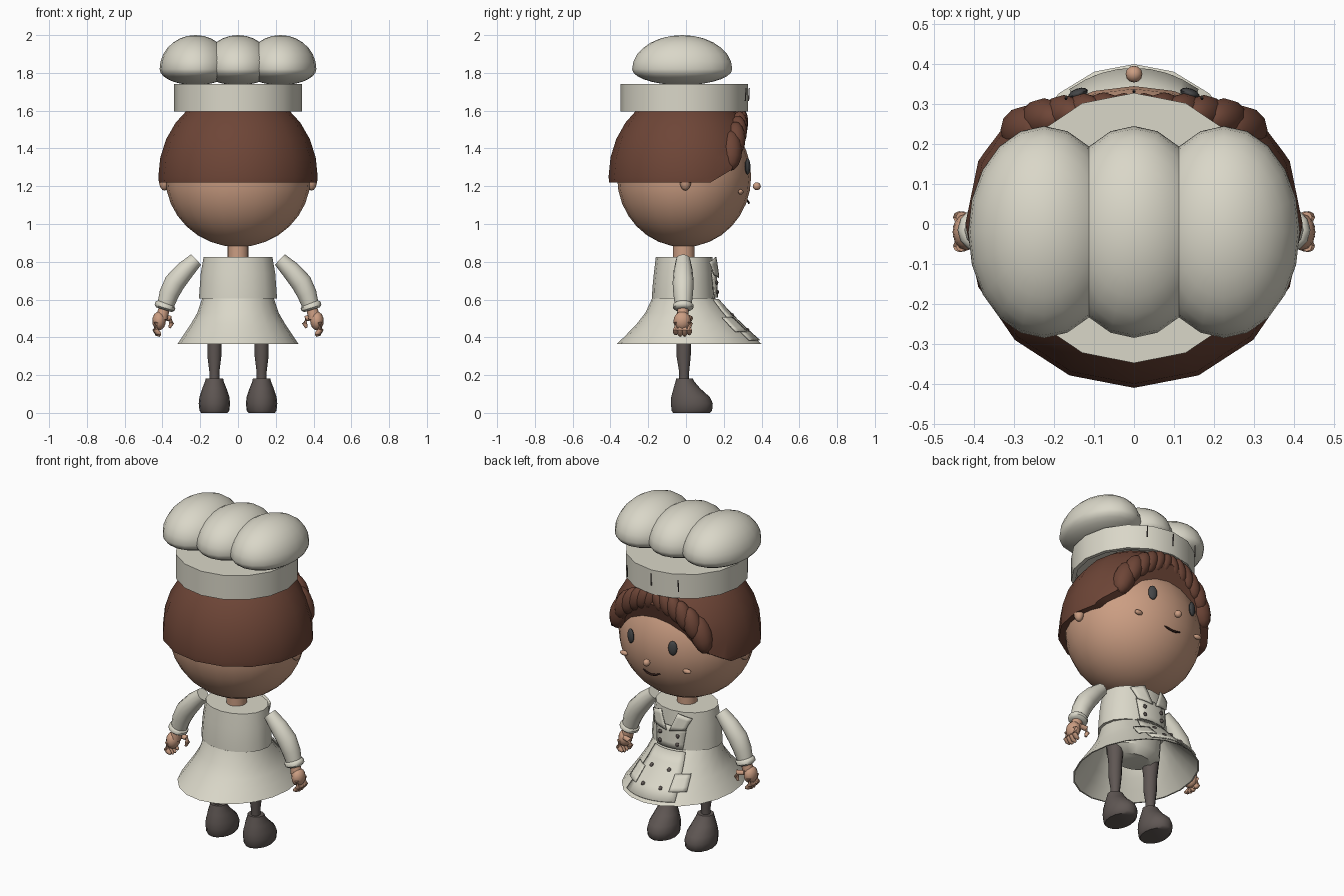
import bpy, bmesh, math
from mathutils import Vector, Matrix

if "Cube" in bpy.data.objects:
    bpy.data.objects.remove(bpy.data.objects["Cube"])


def material(name, rgb):
    m = bpy.data.materials.new(name)
    m.diffuse_color = (*rgb, 1)
    m.use_nodes = True
    m.node_tree.nodes["Principled BSDF"].inputs["Base Color"].default_value = m.diffuse_color
    return m


WHITE = material("cream cloth", (0.70, 0.68, 0.58))
SKIN = material("skin", (0.60, 0.34, 0.225))
HAIR = material("brown hair", (0.155, 0.06, 0.038))
GREY = material("dark grey", (0.115, 0.095, 0.088))
EYE = material("eye grey", (0.06, 0.062, 0.065))
MOUTH = material("mouth brown", (0.06, 0.025, 0.02))


def finish(bm, name, mat, angle=40):
    bmesh.ops.recalc_face_normals(bm, faces=bm.faces)
    me = bpy.data.meshes.new(name)
    bm.to_mesh(me)
    bm.free()
    me.materials.append(mat)
    me.shade_smooth()
    me.set_sharp_from_angle(angle=math.radians(angle))
    ob = bpy.data.objects.new(name, me)
    bpy.context.collection.objects.link(ob)
    return ob


def ball(name, mat, c, r, rot=None, seg=12, rows=8, low=1.0):
    """Ellipsoid; low squashes the lower half."""
    bm = bmesh.new()
    bmesh.ops.create_uvsphere(bm, u_segments=seg, v_segments=rows, radius=1)
    for v in bm.verts:
        if v.co.z < 0:
            v.co.z *= low
    m = Matrix.Translation(c) @ (rot or Matrix()) @ Matrix.Diagonal((*r, 1))
    bm.transform(m)
    return finish(bm, name, mat)


def skin_rings(name, mat, rings, caps=(True, True), angle=40):
    bm = bmesh.new()
    loops = [[bm.verts.new(p) for p in ring] for ring in rings]
    n = len(loops[0])
    for a, b in zip(loops, loops[1:]):
        for i in range(n):
            j = (i + 1) % n
            bm.faces.new((a[i], a[j], b[j], b[i]))
    for use, loop in zip(caps, (loops[0], loops[-1])):
        if use:
            bm.faces.new(loop)
    return finish(bm, name, mat, angle)


def stack(name, mat, rows, x=0, n=16, caps=(True, True), angle=40):
    """Elliptical sections: z, half width, back y, front y."""
    ang = [math.tau * i / n for i in range(n)]
    rings = [[(x + rx * math.cos(a), (y0 + y1) / 2 + (y1 - y0) / 2 * math.sin(a), z)
              for a in ang] for z, rx, y0, y1 in rows]
    return skin_rings(name, mat, rings, caps, angle)


def tube(name, mat, pts, radii, n=12):
    pts = [Vector(p) for p in pts]
    rings = []
    for i, (p, r) in enumerate(zip(pts, radii)):
        d = pts[min(i + 1, len(pts) - 1)] - pts[max(i - 1, 0)]
        q = d.to_track_quat('Z', 'Y')
        rings.append([p + q @ Vector((r * math.cos(math.tau * k / n),
                                      r * math.sin(math.tau * k / n), 0)) for k in range(n)])
    return skin_rings(name, mat, rings, angle=50)


# Dress sections, also used to lay details on its front
SKIRT = [(0.365, 0.32, -0.365, 0.40), (0.42, 0.283, -0.31, 0.335), (0.47, 0.25, -0.262, 0.283),
         (0.53, 0.215, -0.215, 0.222), (0.605, 0.19, -0.18, 0.155)]
TORSO = [(0.605, 0.207, -0.18, 0.155), (0.66, 0.203, -0.178, 0.152),
         (0.74, 0.197, -0.17, 0.147), (0.825, 0.182, -0.16, 0.14)]


def dress_y(x, z):
    rows = SKIRT if z < 0.605 else TORSO
    for a, b in zip(rows, rows[1:]):
        if z <= b[0] or b is rows[-1]:
            t = (z - a[0]) / (b[0] - a[0])
            rx, y0, y1 = [a[k] + (b[k] - a[k]) * t for k in (1, 2, 3)]
            return (y0 + y1) / 2 + (y1 - y0) / 2 * math.sqrt(max(0, 1 - (x / rx) ** 2))


def patch(name, mat, corners, lift=0.012, cols=4, rows=4):
    """Thin plate following the dress front; corners are x, z pairs."""
    a, b, c, d = [Vector(p) for p in corners]
    bm = bmesh.new()
    grid = []
    for j in range(rows + 1):
        row = []
        for i in range(cols + 1):
            p = a.lerp(b, i / cols).lerp(d.lerp(c, i / cols), j / rows)
            row.append(bm.verts.new((p.x, dress_y(p.x, p.y) + lift, p.y)))
        grid.append(row)
    for j in range(rows):
        for i in range(cols):
            bm.faces.new((grid[j][i], grid[j][i + 1], grid[j + 1][i + 1], grid[j + 1][i]))
    ob = finish(bm, name, mat)
    sol = ob.modifiers.new("thickness", 'SOLIDIFY')
    sol.thickness = 0.007
    sol.offset = 0


# Chef hat: hollow band and three puffs
stack("hat_band", WHITE, [(1.65, 0.315, -0.325, 0.305), (1.595, 0.315, -0.325, 0.305),
      (1.595, 0.338, -0.348, 0.328), (1.74, 0.338, -0.348, 0.328)], angle=30)
for x in (-0.225, 0, 0.225):
    ball("hat_puff", WHITE, (x, -0.02, 1.82), (0.19, 0.265, 0.18), seg=20, rows=14, low=0.47)
for x in (-0.17, 0, 0.17):
    tube("hat_pleat", GREY, [(x, 0.331 - abs(x) * 0.1, 1.65), (x, 0.335 - abs(x) * 0.1, 1.72)],
         (0.004, 0.003), n=6)

# Head
ball("head", SKIN, (0, -0.01, 1.25), (0.385, 0.355, 0.372), seg=24, rows=16)
stack("neck", SKIN, [(0.80, 0.056, -0.07, 0.045), (0.92, 0.056, -0.07, 0.045)])

# Hair shell, cut along the hairline
bm = bmesh.new()
bmesh.ops.create_uvsphere(bm, u_segments=16, v_segments=14, radius=1)
bm.transform(Matrix.Translation((0, 0, 1.25)) @ Matrix.Diagonal((0.422, 0.41, 0.46, 1)))
for co, no in (((0, 0, 1.22), (0, 0, 1)), ((0, 0.13, 1.22), (0, -0.6, 1)),
               ((0, 0.24, 1.28), (0, -3, 1))):
    res = bmesh.ops.bisect_plane(bm, geom=bm.verts[:] + bm.edges[:] + bm.faces[:],
                                 plane_co=co, plane_no=no, clear_inner=True)
    bmesh.ops.holes_fill(bm, edges=[e for e in bm.edges if e.is_boundary], sides=0)
finish(bm, "hair_shell", HAIR)

# Fringe of curls, growing toward the temples
for s in (-1, 1):
    for x, y, z, r in ((0.265, 0.235, 1.39, 0.078), (0.225, 0.262, 1.45, 0.066),
                       (0.175, 0.275, 1.49, 0.060), (0.125, 0.283, 1.52, 0.055),
                       (0.075, 0.288, 1.54, 0.052), (0.025, 0.288, 1.55, 0.05)):
        ball("fringe_curl", HAIR, (s * x, y, z), (r * 0.8, r * 0.8, r * 1.45),
             Matrix.Rotation(s * -0.35, 4, 'Y'))

# Face
for s in (-1, 1):
    ball("eye", EYE, (s * 0.14, 0.326, 1.305), (0.026, 0.013, 0.043),
         Matrix.Rotation(-s * 0.35, 4, 'Z'))
    ball("cheek", SKIN, (s * 0.21, 0.29, 1.17), (0.026, 0.014, 0.014))
    ball("ear", SKIN, (s * 0.39, -0.003, 1.225), (0.028, 0.03, 0.048))
ball("nose", SKIN, (0, 0.375, 1.20), (0.021, 0.021, 0.021))
tube("mouth", MOUTH, [(x, 0.332 - x * x * 2, 1.112 + x * x * 5) for x in
     (-0.055, -0.03, 0, 0.03, 0.055)], (0.003, 0.006, 0.006, 0.006, 0.003), n=6)

# Dress: torso and a hollow flared skirt
stack("dress_torso", WHITE, TORSO)
inner = [(z, rx - 0.008, y0 + 0.008, y1 - 0.008) for z, rx, y0, y1 in reversed(SKIRT)]
stack("dress_skirt", WHITE, inner + SKIRT, n=20)
stack("shorts", WHITE, [(0.44, 0.11, -0.09, 0.07), (0.48, 0.165, -0.13, 0.11),
                        (0.58, 0.17, -0.14, 0.12)])

# Front panel, bib, lapels, pockets and buttons
patch("front_panel", WHITE, ((-0.16, 0.385), (0.16, 0.385), (0.10, 0.60), (-0.10, 0.60)), cols=8)
patch("bib", WHITE, ((-0.085, 0.61), (0.085, 0.61), (0.1, 0.74), (-0.1, 0.74)))
for s in (-1, 1):
    patch("lapel", WHITE, ((s * 0.01, 0.715), (s * 0.10, 0.73),
                           (s * 0.13, 0.80), (s * 0.055, 0.825)), lift=0.024)
    patch("pocket", WHITE, ((s * 0.11, 0.43), (s * 0.19, 0.43), (s * 0.17, 0.505),
                            (s * 0.10, 0.505)), lift=0.024)
    for z in (0.44, 0.52, 0.64, 0.69):
        slope = -0.8 if z < 0.6 else 0
        x = s * 0.058
        ball("button", GREY, (x, dress_y(x, z) + 0.02, z), (0.012, 0.008, 0.012),
             Matrix.Rotation(-slope, 4, 'X'), seg=8, rows=6)

# Limbs
for s in (-1, 1):
    tube("sleeve", WHITE, [(s * x, -0.015, z) for x, z in ((0.222, 0.812), (0.28, 0.755),
         (0.335, 0.69), (0.365, 0.63), (0.385, 0.565))], (0.038, 0.05, 0.056, 0.052, 0.044))
    tube("cuff", WHITE, [(s * x, -0.015, z) for x, z in ((0.381, 0.58), (0.384, 0.572),
         (0.389, 0.556), (0.392, 0.546))], (0.045, 0.055, 0.055, 0.042))
    # hand: palm, four curled fingers and a thumb
    tube("wrist", SKIN, [(s * 0.386, -0.015, 0.57), (s * 0.405, -0.018, 0.50)], (0.028, 0.033))
    ball("palm", SKIN, (s * 0.418, -0.02, 0.487), (0.036, 0.046, 0.05))
    for i in range(4):
        y = -0.055 + i * 0.024
        tip = 0.405 + abs(i - 1.5) * 0.008
        tube("finger", SKIN, [(s * 0.432, y, 0.48), (s * 0.438, y, 0.44),
             (s * 0.425, y, tip + 0.008), (s * 0.41, y, tip)],
             (0.014, 0.015, 0.014, 0.007), n=8)
    tube("thumb", SKIN, [(s * 0.40, 0.015, 0.505), (s * 0.36, 0.022, 0.50),
         (s * 0.352, 0.022, 0.475), (s * 0.362, 0.02, 0.45)], (0.014, 0.016, 0.014, 0.007), n=8)
    # legging and shoe
    stack("legging", GREY, [(0.15, 0.026, -0.037, 0.015), (0.22, 0.027, -0.037, 0.017),
          (0.30, 0.037, -0.05, 0.025), (0.38, 0.038, -0.05, 0.028), (0.50, 0.05, -0.06, 0.04)],
          x=s * 0.125, n=12)
    stack("shoe", GREY, [(0, 0.07, -0.068, 0.125), (0.012, 0.079, -0.076, 0.138),
          (0.05, 0.083, -0.08, 0.142), (0.085, 0.079, -0.078, 0.125),
          (0.13, 0.064, -0.066, 0.075), (0.165, 0.05, -0.056, 0.045),
          (0.182, 0.046, -0.052, 0.036)], x=s * 0.125, angle=45)
